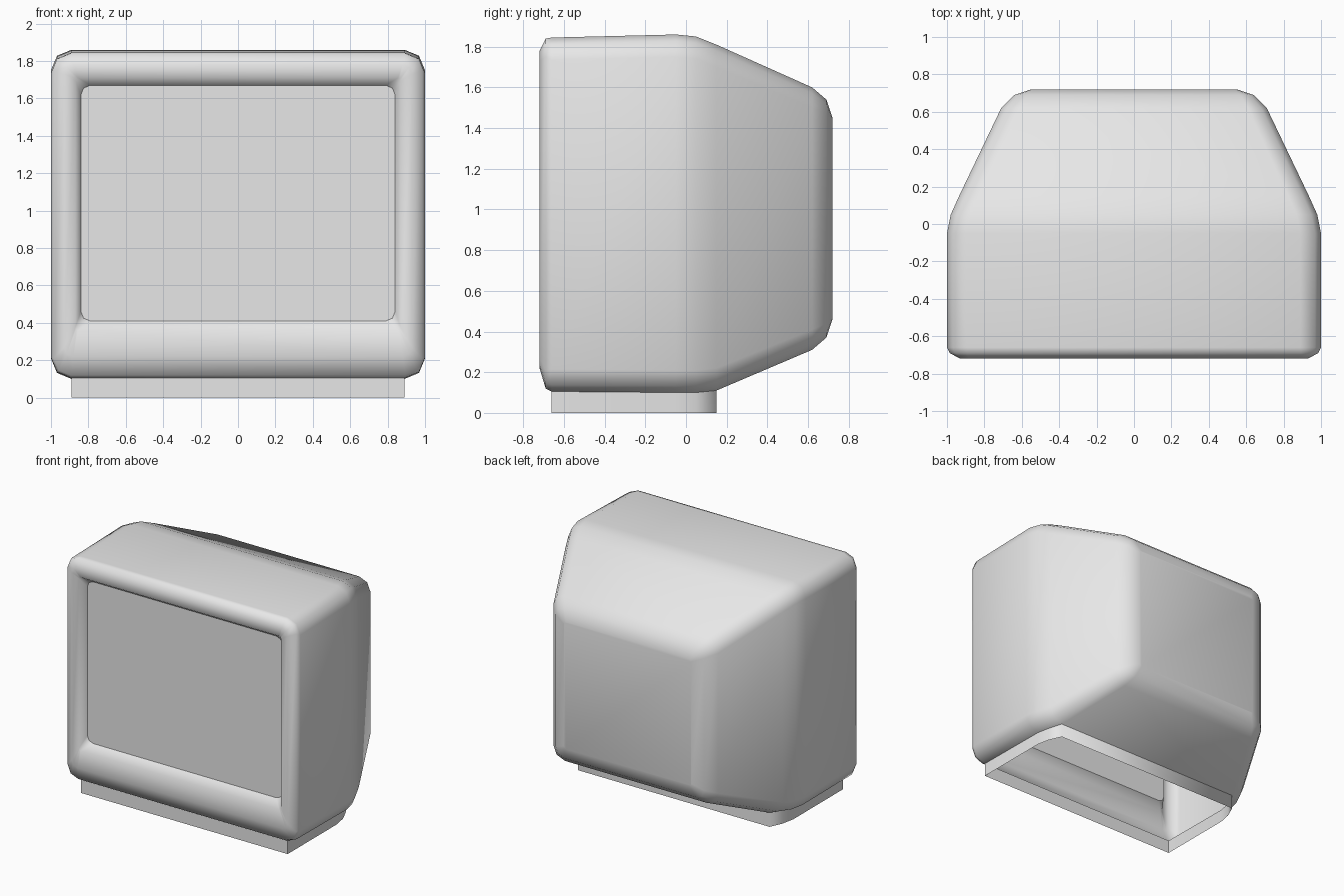
import bpy
import math

cube = bpy.data.objects.get("Cube")
if cube:
    bpy.data.objects.remove(cube, do_unlink=True)

# Single plain plastic colour
grey = bpy.data.materials.new("light_grey")
grey.use_nodes = True
grey.diffuse_color = (0.8, 0.8, 0.8, 1)
grey.node_tree.nodes["Principled BSDF"].inputs["Base Color"].default_value = (0.8, 0.8, 0.8, 1)


def ring(y, half, low, high, radius):
    """Upright rounded rectangle with two-segment corners, from bottom right."""
    corners = ((1, low + radius), (1, high - radius), (-1, high - radius), (-1, low + radius))
    points = []
    for k, (side, z) in enumerate(corners):
        for step in range(3):
            a = math.pi / 2 * (k - 1 + step / 2)
            points.append((side * (half - radius) + radius * math.cos(a), y,
                           z + radius * math.sin(a)))
    return points


def loft(rings, skip=()):
    """Join successive closed rings with quads, leaving out the skipped ones."""
    n = len(rings[0])
    verts = [p for r in rings for p in r]
    faces = []
    for i in range(len(rings) - 1):
        for j in range(n):
            if (i, j) not in skip:
                k = (j + 1) % n
                faces.append((i * n + j, (i + 1) * n + j, (i + 1) * n + k, i * n + k))
    return verts, faces


def add_part(name, verts, faces):
    mesh = bpy.data.meshes.new(name)
    mesh.from_pydata(verts, [], faces)
    mesh.materials.append(grey)
    obj = bpy.data.objects.new(name, mesh)
    bpy.context.collection.objects.link(obj)
    bpy.ops.object.select_all(action='DESELECT')
    obj.select_set(True)
    bpy.context.view_layer.objects.active = obj
    bpy.ops.object.shade_smooth_by_angle(angle=math.radians(70))
    return obj


# Housing sections from the screen recess, round the bezel, to the back
sections = [
    (-0.655, 0.84, 0.41, 1.67, 0.05),
    (-0.715, 0.87, 0.36, 1.71, 0.015),
    (-0.72, 0.93, 0.22, 1.78, 0.05),
    (-0.69, 0.985, 0.12, 1.84, 0.09),
    (-0.66, 1.0, 0.105, 1.845, 0.11),
    (-0.05, 1.0, 0.10, 1.86, 0.11),
    (0.05, 0.98, 0.10, 1.85, 0.11),
    (0.15, 0.935, 0.11, 1.81, 0.11),
    (0.62, 0.71, 0.31, 1.60, 0.10),
    (0.69, 0.64, 0.37, 1.54, 0.07),
    (0.72, 0.55, 0.46, 1.45, 0.02),
]
rings = [ring(*s) for s in sections]
n = len(rings[0])

# Hollow housing, open underneath between the base sections
base_start, base_end = 4, 7
opening = {(i, n - 1) for i in range(base_start, base_end)}
verts, faces = loft(rings, opening)
faces.append(tuple(reversed(range(len(verts) - n, len(verts)))))
add_part("housing", verts, faces)

# Open base skirt dropping from the housing's bottom opening
right = [r[0] for r in rings[base_start:base_end + 1]]
left = [r[-1] for r in reversed(rings[base_start:base_end + 1])]
top = right + left
foot = [(x, y, 0) for x, y, z in top]
add_part("base_skirt", *loft([top, foot]))

# Flat screen with rounded corners
screen = ring(-0.655, 0.84, 0.41, 1.67, 0.05)
add_part("screen", screen, [tuple(range(n))])
